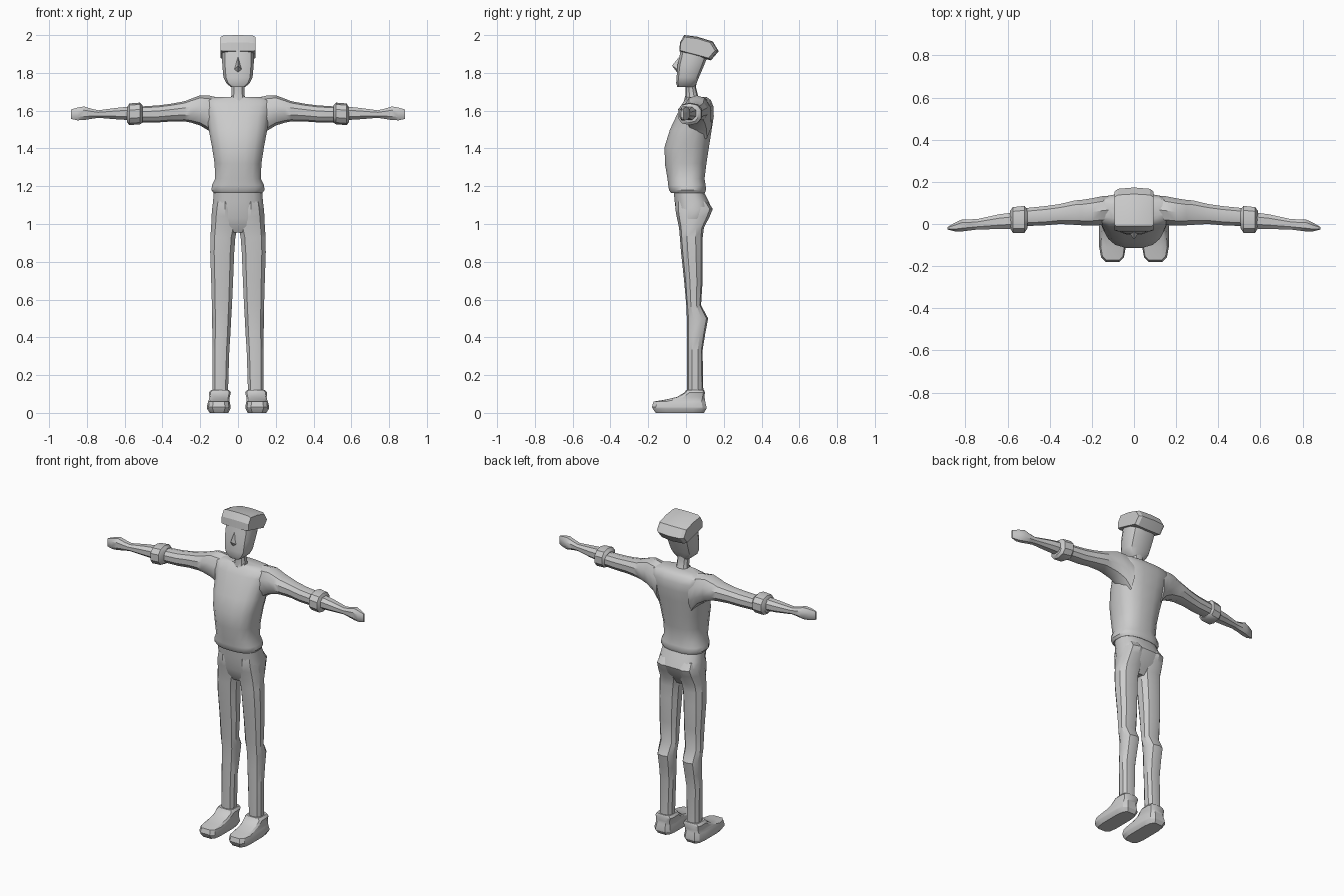
import bpy, bmesh, math


def finish(name, bm, mirror=False, angle=35):
    bmesh.ops.recalc_face_normals(bm, faces=bm.faces)
    me = bpy.data.meshes.new(name)
    bm.to_mesh(me)
    bm.free()
    ob = bpy.data.objects.new(name, me)
    bpy.context.collection.objects.link(ob)
    bpy.ops.object.select_all(action='DESELECT')
    ob.select_set(True)
    bpy.context.view_layer.objects.active = ob
    bpy.ops.object.shade_smooth_by_angle(angle=math.radians(angle))
    if mirror:
        m = ob.modifiers.new("Mirror", 'MIRROR')
        m.use_mirror_merge = False
    return ob


def loft(name, axis, rings, n=12, p=2.5, mirror=False, angle=35):
    """Skin rounded-box rings (position, u0, u1, v0, v1) along an axis.
    axis z: u=x v=y; axis x: u=y v=z."""
    shape = []
    for i in range(n):
        a = 2 * math.pi * (i + 0.5) / n
        c, s = math.cos(a), math.sin(a)
        shape.append((math.copysign(abs(c) ** (2 / p), c), math.copysign(abs(s) ** (2 / p), s)))
    big = max(abs(q[0]) for q in shape)
    bm = bmesh.new()
    loops = []
    for pos, u0, u1, v0, v1 in rings:
        row = []
        for c, s in shape:
            u = (u0 + u1) / 2 + c / big * (u1 - u0) / 2
            v = (v0 + v1) / 2 + s / big * (v1 - v0) / 2
            row.append(bm.verts.new((u, v, pos) if axis == 'z' else (pos, u, v)))
        loops.append(row)
    for a, b in zip(loops, loops[1:]):
        for i in range(n):
            j = (i + 1) % n
            bm.faces.new((a[i], a[j], b[j], b[i]))
    bm.faces.new(loops[0])
    bm.faces.new(loops[-1])
    return finish(name, bm, mirror, angle)


def sym(rows):
    """Rings centred on x = 0: (z, half width, y0, y1)."""
    return [(z, -w, w, a, b) for z, w, a, b in rows]


# Sweater body with flared hem
loft("sweater", 'z', sym([
    (1.165, .130, -.080, .100), (1.180, .140, -.090, .106), (1.205, .138, -.094, .104),
    (1.24, .121, -.098, .098), (1.32, .124, -.112, .108), (1.41, .138, -.113, .122),
    (1.50, .155, -.085, .136), (1.57, .165, -.052, .147), (1.62, .182, -.030, .146),
    (1.655, .180, -.008, .132), (1.672, .120, .010, .110)]), n=16, p=2.6)

# Sleeves, from inside the shoulder to the cuff
loft("sleeve", 'x', [
    (.11, .000, .135, 1.44, 1.665), (.15, -.005, .132, 1.495, 1.675),
    (.20, -.008, .122, 1.525, 1.678), (.25, -.006, .114, 1.540, 1.660),
    (.28, -.004, .112, 1.545, 1.648), (.35, .000, .095, 1.545, 1.635),
    (.42, -.006, .085, 1.540, 1.626), (.52, -.010, .075, 1.540, 1.620)],
    n=10, p=2.2, mirror=True)
loft("rolled_cuff", 'x', [
    (.505, -.020, .070, 1.538, 1.625), (.520, -.042, .086, 1.530, 1.640),
    (.575, -.042, .080, 1.526, 1.636), (.588, -.020, .062, 1.540, 1.615)],
    n=10, p=2.4, mirror=True)

# Bare forearm flowing into a flat mitten hand
loft("forearm_and_hand", 'x', [
    (.57, -.022, .055, 1.550, 1.622), (.64, -.024, .046, 1.554, 1.615),
    (.74, -.026, .024, 1.562, 1.602), (.775, -.030, .022, 1.557, 1.610),
    (.815, -.035, .022, 1.550, 1.622), (.850, -.035, .006, 1.549, 1.616),
    (.884, -.026, -.014, 1.556, 1.606)], n=8, p=2.3, mirror=True)

# Trousers: hips, then legs with a calf bulge
loft("hips", 'z', sym([
    (.955, .070, -.015, .065), (.99, .125, -.034, .086), (1.03, .141, -.045, .115),
    (1.08, .137, -.055, .137), (1.12, .132, -.060, .120), (1.18, .127, -.066, .090)]),
    n=16, p=2.6)
loft("trouser_leg", 'z', [
    (.110, .053, .135, .008, .090), (.33, .046, .136, .008, .086),
    (.42, .040, .136, .008, .100), (.50, .036, .137, .007, .115),
    (.57, .032, .138, .003, .078), (.70, .026, .142, -.008, .086),
    (.85, .020, .147, -.024, .086), (.93, .014, .146, -.030, .086),
    (.98, .003, .143, -.034, .092), (1.04, .002, .138, -.046, .122),
    (1.08, .003, .133, -.053, .138), (1.12, .010, .125, -.050, .110)],
    n=10, p=2.4, mirror=True)

# Shoes: sole and upper
loft("shoe", 'z', [
    (.000, .052, .150, -.160, .095), (.022, .040, .164, -.176, .108),
    (.032, .039, .165, -.180, .108), (.060, .044, .158, -.172, .102),
    (.070, .046, .154, -.110, .100), (.084, .044, .152, -.048, .098),
    (.108, .038, .154, -.008, .100), (.122, .048, .142, .000, .096)],
    n=12, p=4, mirror=True, angle=30)

# Neck and head
loft("neck", 'z', sym([
    (1.62, .050, -.010, .085), (1.68, .035, -.002, .062),
    (1.72, .034, -.002, .052), (1.77, .040, -.005, .055)]), n=10, p=2.2)
loft("head", 'z', sym([
    (1.725, .038, -.046, .045), (1.745, .062, -.052, .056), (1.775, .077, -.050, .068),
    (1.84, .083, -.045, .096), (1.89, .085, -.034, .115), (1.94, .083, -.025, .120)]),
    n=12, p=3.2)

# Nose wedge
bm = bmesh.new()
pts = [bm.verts.new(c) for c in [(0, -.036, 1.885), (-.024, -.040, 1.815),
                                 (.024, -.040, 1.815), (0, -.074, 1.838), (0, -.045, 1.80)]]
for f in ((0, 1, 3), (0, 3, 2), (1, 4, 3), (4, 2, 3), (0, 2, 4, 1)):
    bm.faces.new([pts[i] for i in f])
finish("nose", bm, angle=20)

# Blocky hair cap: side profile points (y, z) swept across x, chamfered at the sides
profile = [(-.035, 1.915), (-.032, 1.96), (-.010, 2.0), (.060, 1.99),
           (.140, 1.965), (.170, 1.915), (.130, 1.868), (.050, 1.89)]
cy, cz = .065, 1.935
bm = bmesh.new()
rows = []
for x, k in ((-.093, .84), (-.076, .97), (0, 1.03), (.076, .97), (.093, .84)):
    row = []
    for y, z in profile:
        ky = k if y > cy else min(1, k + .12)
        row.append(bm.verts.new((x, cy + (y - cy) * ky, min(2, cz + (z - cz) * k))))
    rows.append(row)
for a, b in zip(rows, rows[1:]):
    for i in range(8):
        j = (i + 1) % 8
        bm.faces.new((a[i], a[j], b[j], b[i]))
bm.faces.new(rows[0])
bm.faces.new(rows[-1])
finish("hair", bm, angle=25)

# Small collar points at the throat
bm = bmesh.new()
tri = [(.004, -.012, 1.650), (.036, .004, 1.672), (.030, .020, 1.690), (.010, -.006, 1.672)]
bm.faces.new([bm.verts.new(c) for c in tri])
bmesh.ops.solidify(bm, geom=bm.faces[:], thickness=.006)
finish("collar_point", bm, mirror=True)
